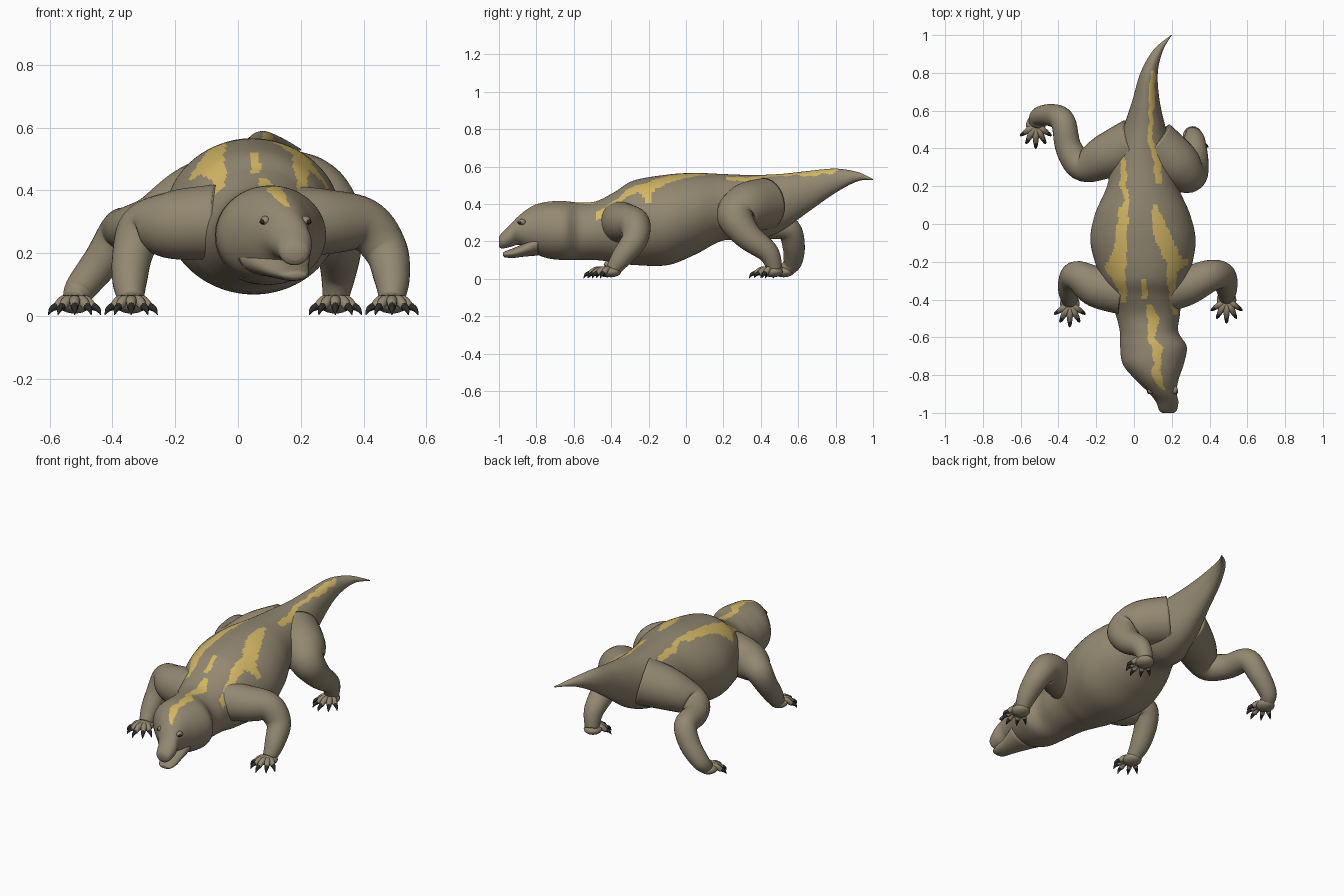
import bpy, bmesh, math
from mathutils import Vector

default = bpy.data.objects.get("Cube")
if default:
    bpy.data.objects.remove(default)


def material(name, rgb):
    mat = bpy.data.materials.new(name)
    mat.use_nodes = True
    colour = (*rgb, 1)
    mat.diffuse_color = colour
    shader = next(n for n in mat.node_tree.nodes if n.type == "BSDF_PRINCIPLED")
    shader.inputs["Base Color"].default_value = colour
    shader.inputs["Roughness"].default_value = 0.8
    return mat


SKIN = material("olive brown skin", (0.29, 0.245, 0.165))
STRIPE = material("yellow stripe", (0.66, 0.48, 0.13))
CLAW = material("dark claw", (0.025, 0.024, 0.022))


def spline(rows, steps):
    """Smooth curve through rows of numbers of any length."""
    rows = [Vector(r) for r in rows]
    padded = [rows[0]] + rows + [rows[-1]]
    out = []
    for a, b, c, d in zip(padded, padded[1:], padded[2:], padded[3:]):
        for i in range(steps):
            t = i / steps
            out.append(b + (c - a) * (t / 2)
                       + (a * 2 - b * 5 + c * 4 - d) * (t * t / 2)
                       + (b * 3 - a - c * 3 + d) * (t ** 3 / 2))
    return out + [rows[-1]]


def skin_rings(name, rings, mats):
    """Bridge a list of rings into one closed, smooth mesh."""
    bm = bmesh.new()
    loops = [[bm.verts.new(p) for p in ring] for ring in rings]
    for low, high in zip(loops, loops[1:]):
        for i in range(len(low)):
            j = (i + 1) % len(low)
            bm.faces.new((low[i], low[j], high[j], high[i]))
    bm.faces.new(loops[0])
    bm.faces.new(loops[-1])
    bmesh.ops.recalc_face_normals(bm, faces=bm.faces)
    for face in bm.faces:
        face.smooth = True
    mesh = bpy.data.meshes.new(name)
    bm.to_mesh(mesh)
    bm.free()
    for mat in mats:
        mesh.materials.append(mat)
    obj = bpy.data.objects.new(name, mesh)
    bpy.context.scene.collection.objects.link(obj)
    return obj


def loft(name, stations, steps, sides, mats):
    """Upright oval sections: y, centre x, half width, bottom, top."""
    rings = []
    for y, cx, half, low, high in spline(stations, steps):
        ring = []
        for i in range(sides):
            a = math.tau * i / sides
            ring.append((cx + half * math.cos(a), y,
                         (low + high) / 2 + (high - low) / 2 * math.sin(a)))
        rings.append(ring)
    return skin_rings(name, rings, mats)


def tube(name, points, steps, sides, mat):
    """Round limb through points: x, y, z, radius."""
    path = spline(points, steps)
    centres = [p.to_3d() for p in path]
    last = len(path) - 1
    tangents = [(centres[min(i + 1, last)] - centres[max(i - 1, 0)]).normalized()
                for i in range(last + 1)]
    side = tangents[0].orthogonal().normalized()
    rings = []
    for i, centre in enumerate(centres):
        if i:
            side = tangents[i - 1].rotation_difference(tangents[i]) @ side
        up = tangents[i].cross(side)
        rings.append([centre + path[i][3] * (side * math.cos(a) + up * math.sin(a))
                      for a in (math.tau * k / sides for k in range(sides))])
    return skin_rings(name, rings, [mat])


def ball(name, centre, size, mat):
    bpy.ops.mesh.primitive_uv_sphere_add(segments=20, ring_count=12, radius=1,
                                         location=centre)
    obj = bpy.context.object
    obj.name = name
    obj.scale = size
    obj.data.materials.append(mat)
    bpy.ops.object.shade_smooth()


# Head, trunk and curved tail in one loft
body = loft("body", [
    (-1, .18, .03, .175, .225), (-.985, .18, .047, .162, .245),
    (-.94, .175, .06, .17, .29), (-.89, .15, .075, .18, .34),
    (-.82, .12, .117, .14, .39), (-.74, .102, .162, .11, .412),
    (-.65, .103, .176, .1, .415), (-.57, .08, .155, .1, .408),
    (-.48, .073, .17, .1, .415), (-.38, .06, .195, .088, .465),
    (-.28, .055, .235, .074, .525), (-.1, .048, .278, .073, .557),
    (.05, .045, .252, .13, .566), (.2, .045, .188, .205, .56),
    (.35, .045, .16, .2, .555), (.5, .055, .115, .25, .56),
    (.65, .063, .073, .355, .576), (.8, .08, .046, .46, .589),
    (.92, .128, .026, .522, .57), (1, .198, .003, .527, .533),
], 11, 160, [SKIN, STRIPE])

# Jagged back stripes: y, centre x, half width
STRIPES = [
    [(.4, -.06, .012), (.2, -.055, .018), (.13, -.035, .012), (.08, -.055, .025),
     (-.16, -.075, .035), (-.22, -.1, .06), (-.33, -.065, .025), (-.42, -.06, .018)],
    [(.81, .1, .01), (.68, .095, .018), (.55, .09, .01), (.45, .085, .012),
     (.38, .115, .025), (.22, .135, .015)],
    [(.1, .105, .01), (.03, .125, .03), (-.05, .15, .045), (-.17, .2, .045),
     (-.2, .24, .06), (-.25, .2, .03), (-.36, .2, .018), (-.48, .225, .015)],
    [(-.29, .045, .012), (-.4, .06, .015)],
    [(-.43, .08, .015), (-.5, .105, .032), (-.6, .09, .018), (-.65, .125, .03),
     (-.75, .12, .018), (-.8, .12, .028), (-.88, .16, .01)],
]


def in_stripe(p):
    for stripe in STRIPES:
        for a, b in zip(stripe, stripe[1:]):
            if b[0] <= p.y <= a[0]:
                t = (a[0] - p.y) / (a[0] - b[0])
                middle = a[1] + (b[1] - a[1]) * t
                half = a[2] + (b[2] - a[2]) * t
                wobble = math.sin(p.y * 83) + math.sin(p.y * 47 + middle * 90)
                if abs(p.x - middle - wobble * .003) < half:
                    return True
    return False


for face in body.data.polygons:
    if face.normal.z > .05 and in_stripe(face.center):
        face.material_index = 1

# Lower jaw, leaving a narrow mouth slit
loft("lower_jaw", [
    (-.978, .178, .025, .122, .14), (-.965, .178, .043, .114, .148),
    (-.92, .17, .057, .112, .165), (-.87, .15, .075, .118, .19),
    (-.79, .115, .115, .125, .26),
], 5, 32, [SKIN])

# Eyes under heavy lids
for label, x, out in (("right", .088, -1), ("left", .215, 1)):
    ball(label + "_eyelid", (x, -.878, .303), (.017, .022, .016), SKIN)
    ball(label + "_eye", (x + out * .009, -.888, .3), (.01, .012, .008), CLAW)

# Legs: each ends at the ankle above its foot
LEGS = {
    "front_right": [(-.06, -.36, .3, .12), (-.2, -.33, .29, .11),
                    (-.3, -.275, .28, .08), (-.335, -.3, .2, .065),
                    (-.345, -.36, .11, .055), (-.34, -.41, .05, .04)],
    "front_left": [(.12, -.36, .3, .12), (.27, -.33, .3, .105),
                   (.4, -.275, .29, .085), (.47, -.275, .21, .07),
                   (.49, -.34, .12, .057), (.49, -.39, .05, .04)],
    "hind_right": [(0, .42, .4, .14), (-.14, .36, .36, .12),
                   (-.27, .31, .3, .085), (-.345, .4, .28, .07),
                   (-.375, .54, .27, .065), (-.43, .575, .18, .06),
                   (-.5, .57, .09, .05), (-.52, .535, .05, .038)],
    "hind_left": [(.1, .42, .4, .14), (.22, .32, .38, .13),
                  (.29, .265, .33, .1), (.32, .33, .23, .075),
                  (.32, .44, .14, .057), (.31, .475, .05, .04)],
}


def foot(name, ankle):
    """Flat palm with five fanned toes and hooked claws."""
    palm = Vector((ankle.x, ankle.y - .012, .038))
    ball(name + "_palm", palm, (.052, .055, .03), SKIN)
    for i in range(5):
        angle = math.radians(-56 + 28 * i)
        reach = .095 - .012 * abs(i - 2)
        heading = Vector((math.sin(angle), -math.cos(angle), 0))

        def at(distance, height, radius):
            p = palm + heading * distance
            return (p.x, p.y, height, radius)

        tube(f"{name}_toe_{i + 1}", [at(.01, .04, .022), at(reach * .6, .048, .018),
                                     at(reach, .028, .013)], 5, 12, SKIN)
        tube(f"{name}_claw_{i + 1}", [at(reach - .006, .033, .013),
                                      at(reach + .018, .022, .009),
                                      at(reach + .03, .003, .001)], 4, 10, CLAW)


for name, points in LEGS.items():
    tube(name + "_leg", points, 7, 28, SKIN)
    foot(name + "_foot", Vector(points[-1][:3]))
